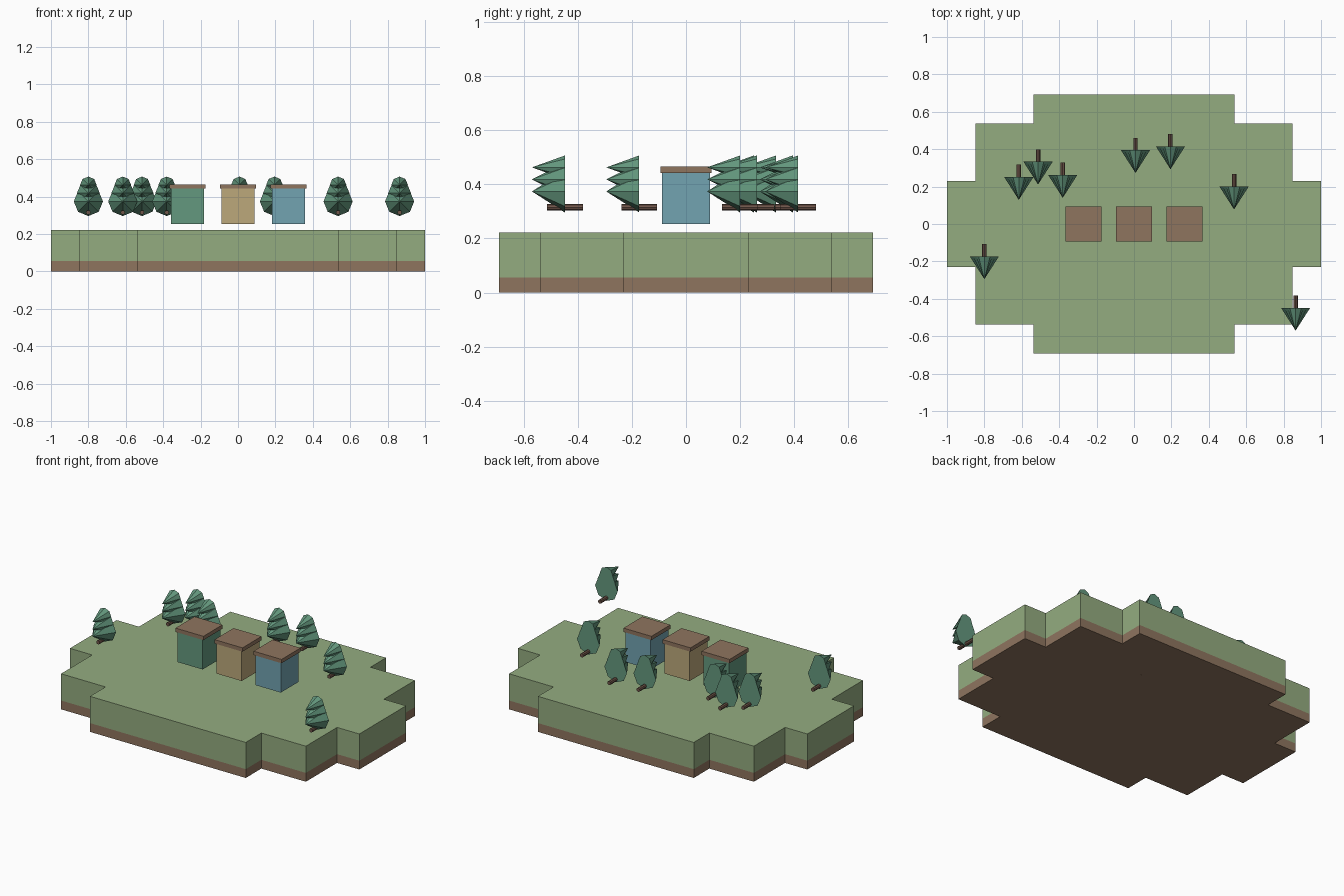
import bpy, bmesh, math
from mathutils import Matrix, Vector

if "Cube" in bpy.data.objects:
    bpy.data.objects.remove(bpy.data.objects["Cube"])


def material(name, rgb):
    """Flat material from 0-255 display values, stored as linear."""
    lin = [((c / 255 + 0.055) / 1.055) ** 2.4 for c in rgb]
    m = bpy.data.materials.new(name)
    m.diffuse_color = (*lin, 1)
    m.use_nodes = True
    m.node_tree.nodes["Principled BSDF"].inputs["Base Color"].default_value = m.diffuse_color
    return m


GRASS = material("grass_green", (148, 172, 128))
EARTH = material("earth_brown", (143, 117, 95))
PINE = material("pine_green", (100, 152, 126))
BARK = material("bark_brown", (112, 86, 74))
SAND = material("sand_wall", (188, 168, 123))
BLUE = material("blue_wall", (114, 163, 177))


def finish(bm, name, mat):
    me = bpy.data.meshes.new(name)
    bm.to_mesh(me)
    bm.free()
    me.materials.append(mat)
    ob = bpy.data.objects.new(name, me)
    bpy.context.collection.objects.link(ob)
    return ob


def add_box(bm, x, y, z0, z1, sx, sy):
    m = Matrix.Translation((x, y, (z0 + z1) / 2)) @ Matrix.Diagonal((sx, sy, z1 - z0, 1))
    bmesh.ops.create_cube(bm, size=1, matrix=m)


def box(name, mat, *dims):
    bm = bmesh.new()
    add_box(bm, *dims)
    return finish(bm, name, mat)


def add_cone(bm, center, r1, r2, depth, sides):
    """Cone or cylinder lying along y, tip towards the front."""
    m = Matrix.Translation(Vector(center)) @ Matrix.Rotation(math.pi / 2, 4, 'X')
    bmesh.ops.create_cone(bm, cap_ends=True, segments=sides, radius1=r1,
                          radius2=r2, depth=depth, matrix=m)
    bmesh.ops.remove_doubles(bm, verts=bm.verts, dist=1e-5)


# Ground: square tiles in a stepped outline, grass over earth
TILE = 2 / 13
HALF_WIDTH = {0: 6, 1: 6, 2: 5, 3: 5, 4: 3}
for name, mat, z0, z1 in (("grass_tiles", GRASS, 0.055, 0.222),
                          ("earth_tiles", EARTH, 0.0, 0.055)):
    bm = bmesh.new()
    for row in range(-4, 5):
        half = HALF_WIDTH[abs(row)]
        for col in range(-half, half + 1):
            add_box(bm, col * TILE, row * TILE, z0, z1, TILE, TILE)
    finish(bm, name, mat)

# Huts: plain box walls under a slightly wider flat roof
for name, mat, x in (("green_hut", PINE, -0.27), ("sand_hut", SAND, 0.0),
                     ("blue_hut", BLUE, 0.27)):
    box(name + "_walls", mat, x, 0, 0.254, 0.442, 0.175, 0.176)
    box(name + "_roof", EARTH, x, 0, 0.442, 0.466, 0.193, 0.188)

# Trees: three overlapping cones on a trunk, all lying towards the front
TREES = [(-0.80, -0.173), (-0.616, 0.251), (-0.513, 0.333), (-0.381, 0.262),
         (0.008, 0.395), (0.195, 0.415), (0.535, 0.20), (0.864, -0.448)]
LAYERS = [(0.374, 0.078), (0.4185, 0.061), (0.463, 0.044)]
DEPTH = 0.122
for i, (x, y) in enumerate(TREES, 1):
    bm = bmesh.new()
    for z, r in LAYERS:
        add_cone(bm, (x, y - DEPTH / 2, z), r, 0, DEPTH, 8)
    finish(bm, f"tree_{i}_foliage", PINE)
    bm = bmesh.new()
    add_cone(bm, (x, y, 0.315), 0.012, 0.012, 0.132, 8)
    finish(bm, f"tree_{i}_trunk", BARK)
